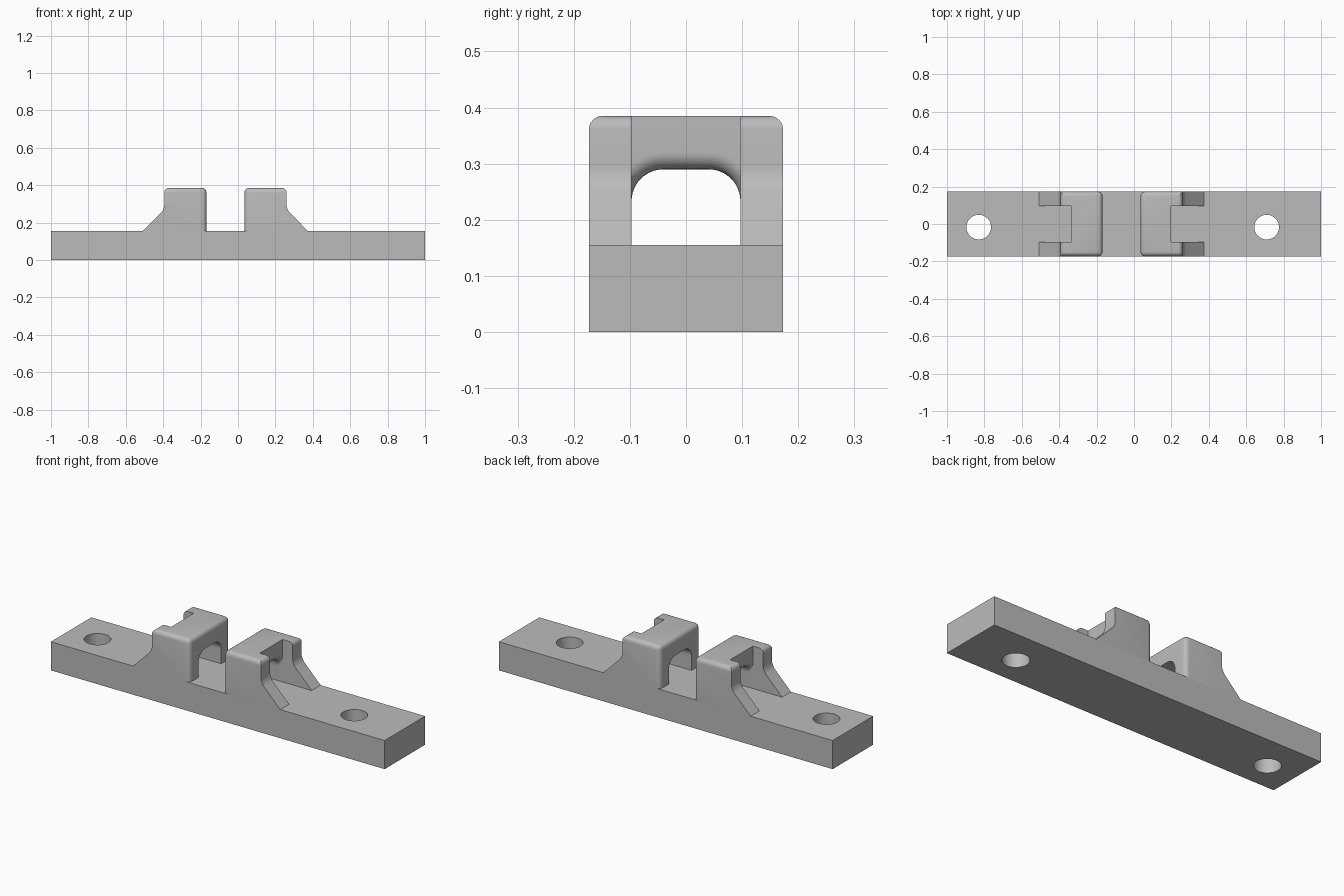
import bpy, bmesh
from math import sin, cos, pi

if "Cube" in bpy.data.objects:
    bpy.data.objects.remove(bpy.data.objects["Cube"])

HALF_Y, BASE_Z, TOP_Z = 0.173, 0.155, 0.385
MID_X = -0.067                                  # mirror plane of the two lugs
INNER, OUTER, FOOT, STEP = 0.102, 0.327, 0.441, 0.266
SLOT_Y, ARCH_Z, ARCH_R, LIP_R = 0.097, 0.29, 0.057, 0.03

grey = bpy.data.materials.new("plain grey")
grey.use_nodes = True
grey.diffuse_color = (0.5, 0.5, 0.5, 1)
grey.node_tree.nodes["Principled BSDF"].inputs["Base Color"].default_value = (0.5, 0.5, 0.5, 1)


def make_object(name, bm):
    bmesh.ops.recalc_face_normals(bm, faces=bm.faces)
    mesh = bpy.data.meshes.new(name)
    bm.to_mesh(mesh)
    bm.free()
    mesh.materials.append(grey)
    obj = bpy.data.objects.new(name, mesh)
    bpy.context.collection.objects.link(obj)
    return obj


def loft(rings):
    """Closed solid through a list of matching point rings."""
    bm = bmesh.new()
    rows = [[bm.verts.new(p) for p in ring] for ring in rings]
    n = len(rows[0])
    for a, b in zip(rows, rows[1:]):
        for i in range(n):
            j = (i + 1) % n
            bm.faces.new((a[i], a[j], b[j], b[i]))
    bm.faces.new(rows[0])
    bm.faces.new(rows[-1])
    return bm


def box(x0, x1, y0, y1, z0, z1):
    return loft([[(x0, y0, z), (x1, y0, z), (x1, y1, z), (x0, y1, z)] for z in (z0, z1)])


def finish(obj, cutters):
    """Cut the part, apply the cuts and set its shading."""
    bpy.context.view_layer.objects.active = obj
    for cutter in cutters:
        mod = obj.modifiers.new("cut", "BOOLEAN")
        mod.operation, mod.solver, mod.object = "DIFFERENCE", "EXACT", cutter
        bpy.ops.object.modifier_apply(modifier=mod.name)
        bpy.data.objects.remove(cutter)
    bpy.ops.object.select_all(action="DESELECT")
    obj.select_set(True)
    bpy.ops.object.shade_smooth_by_angle(angle=pi / 6)


# Base bar with two screw holes
def hole(x, y=-0.017, r=0.066, n=48):
    return make_object("hole_cutter", loft(
        [[(x + r * cos(2 * pi * i / n), y + r * sin(2 * pi * i / n), z) for i in range(n)]
         for z in (-0.1, 0.3)]))


base = make_object("base_bar", box(-1, 1, -HALF_Y, HALF_Y, 0, BASE_Z))
finish(base, [hole(-0.83), hole(0.709)])


# Lug: ramped profile with rounded top and inner edges
def lug(name, side):
    def at(x):
        return MID_X + side * x

    profile = [(INNER, BASE_Z), (FOOT, BASE_Z), (OUTER, 0.27), (OUTER, TOP_Z), (INNER, TOP_Z)]
    bm = loft([[(at(x), y, z) for x, z in profile] for y in (-HALF_Y, HALF_Y)])

    def on(edge, axis, value):
        return all(abs(v.co[axis] - value) < 1e-4 for v in edge.verts)

    rounded = [e for e in bm.edges if on(e, 2, TOP_Z) or on(e, 2, 0.27)
               or (on(e, 0, at(INNER)) and not on(e, 2, BASE_Z))]
    bmesh.ops.bevel(bm, geom=rounded, offset=0.024, segments=6, profile=0.5,
                    affect="EDGES", clamp_overlap=True)
    obj = make_object(name, bm)

    # Arched tunnel section, grown outwards by g and kept within the slot width
    def arch(x, g):
        c_y, c_z = SLOT_Y - ARCH_R, ARCH_Z - ARCH_R
        arc = [(c_y + (ARCH_R + g) * cos(pi * i / 24), c_z + (ARCH_R + g) * sin(pi * i / 24))
               for i in range(13)]
        half = [(min(y, SLOT_Y), z) for y, z in [(SLOT_Y, 0.05)] + arc]
        return [(at(x), y, z) for y, z in half] + [(at(x), -y, z) for y, z in reversed(half)]

    # Tunnel flares into a rounded lip where it meets the slot
    rings = [arch(0.0, 0)]
    for i in range(9):
        a = pi / 2 * i / 8
        rings.append(arch(STEP - LIP_R + LIP_R * sin(a), LIP_R * (1 - cos(a))))
    rings.append(arch(STEP + 0.02, LIP_R))
    tunnel = make_object("tunnel_cutter", loft(rings))

    # Open slot through the ramp and outer wall
    x0, x1 = sorted((at(STEP), at(0.6)))
    slot = make_object("slot_cutter", box(x0, x1, -SLOT_Y, SLOT_Y, 0.05, 0.6))
    finish(obj, [tunnel, slot])


lug("left_lug", 1)
lug("right_lug", -1)
